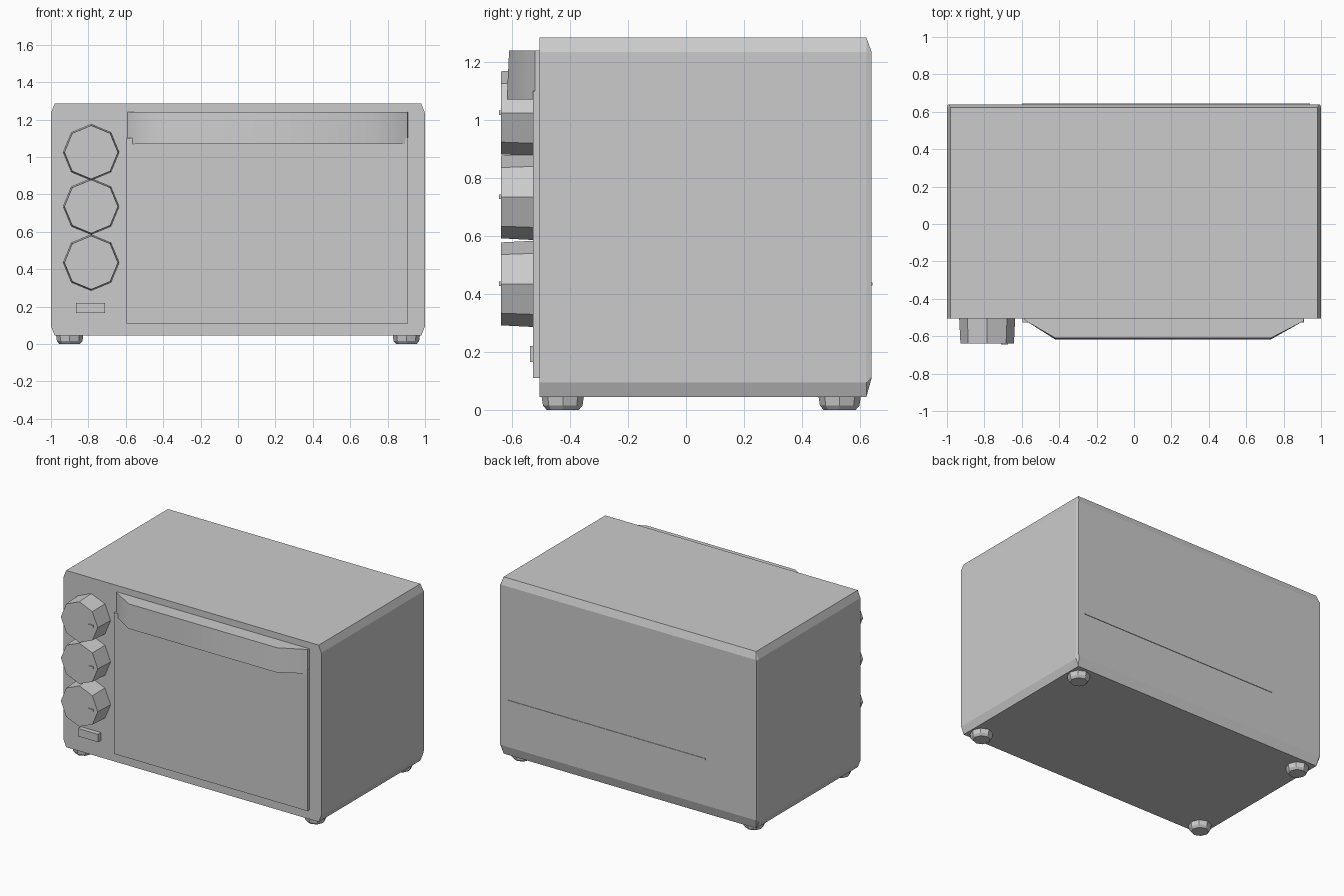
import bpy, bmesh, math

if "Cube" in bpy.data.objects:
    bpy.data.objects.remove(bpy.data.objects["Cube"])

grey = bpy.data.materials.new("plain grey")
grey.diffuse_color = (0.6, 0.6, 0.6, 1)
grey.use_nodes = True
grey.node_tree.nodes["Principled BSDF"].inputs["Base Color"].default_value = grey.diffuse_color


def loft(name, rings, smooth=None):
    """Join equal-length rings of points into a closed solid."""
    bm = bmesh.new()
    loops = [[bm.verts.new(p) for p in ring] for ring in rings]
    for a, b in zip(loops, loops[1:]):
        for i in range(len(a)):
            j = (i + 1) % len(a)
            bm.faces.new((a[i], a[j], b[j], b[i]))
    bm.faces.new(loops[0])
    bm.faces.new(loops[-1])
    bmesh.ops.recalc_face_normals(bm, faces=bm.faces)
    mesh = bpy.data.meshes.new(name)
    bm.to_mesh(mesh)
    bm.free()
    mesh.materials.append(grey)
    obj = bpy.data.objects.new(name, mesh)
    bpy.context.collection.objects.link(obj)
    if smooth:
        bpy.ops.object.select_all(action='DESELECT')
        obj.select_set(True)
        bpy.context.view_layer.objects.active = obj
        bpy.ops.object.shade_smooth_by_angle(angle=math.radians(smooth))
    return obj


def box(name, x0, x1, y0, y1, z0, z1):
    ring = lambda y: [(x0, y, z0), (x1, y, z0), (x1, y, z1), (x0, y, z1)]
    return loft(name, [ring(y0), ring(y1)])


def octagon(r):
    return [(r * math.cos(i * math.pi / 4), r * math.sin(i * math.pi / 4)) for i in range(8)]


def body_ring(y, hx, z0, z1, cx=0.02, cz=0.05):
    return [(-hx + cx, y, z0), (hx - cx, y, z0), (hx, y, z0 + cz), (hx, y, z1 - cz),
            (hx - cx, y, z1), (-hx + cx, y, z1), (-hx, y, z1 - cz), (-hx, y, z0 + cz)]


# Case with narrow chamfers and a slightly raised back
loft("oven_body", [body_ring(-0.505, 1.0, 0.045, 1.285),
                   body_ring(0.622, 1.0, 0.045, 1.285),
                   body_ring(0.64, 0.995, 0.11, 1.235, 0.005, 0.005)])

# Door panel
box("door", -0.595, 0.91, -0.527, -0.5, 0.11, 1.10)

# Full width door handle with slanted ends
outline = [(-0.595, -0.5), (-0.575, -0.52), (-0.42, -0.61), (0.73, -0.61), (0.905, -0.52), (0.91, -0.5)]
loft("door_handle", [[(x, y - (0.008 if y < -0.6 else 0), 1.07) for x, y in outline],
                     [(x, y, 1.24) for x, y in outline]], smooth=35)

# Control knobs with pointer marks
for n, z in enumerate((1.025, 0.735, 0.435), 1):
    loft(f"knob_{n}", [[(-0.785 + x, y, z + h) for x, h in octagon(r)]
                       for y, r in ((-0.5, 0.15), (-0.638, 0.143))])
    box(f"knob_pointer_{n}", -0.71, -0.675, -0.645, -0.63, z - 0.008, z + 0.008)

# Push button
box("button", -0.865, -0.71, -0.538, -0.5, 0.165, 0.22)

# Feet
for sx, side in ((-1, "left"), (1, "right")):
    for y, end in ((-0.425, "front"), (0.53, "back")):
        loft(f"foot_{end}_{side}", [[(sx * 0.9 + a, y + b, z) for a, b in octagon(r)]
                                    for z, r in ((0, 0.055), (0.015, 0.068), (0.06, 0.075))])

# Thin seam across the back
box("back_seam", -0.6, 0.94, 0.63, 0.644, 0.43, 0.44)
